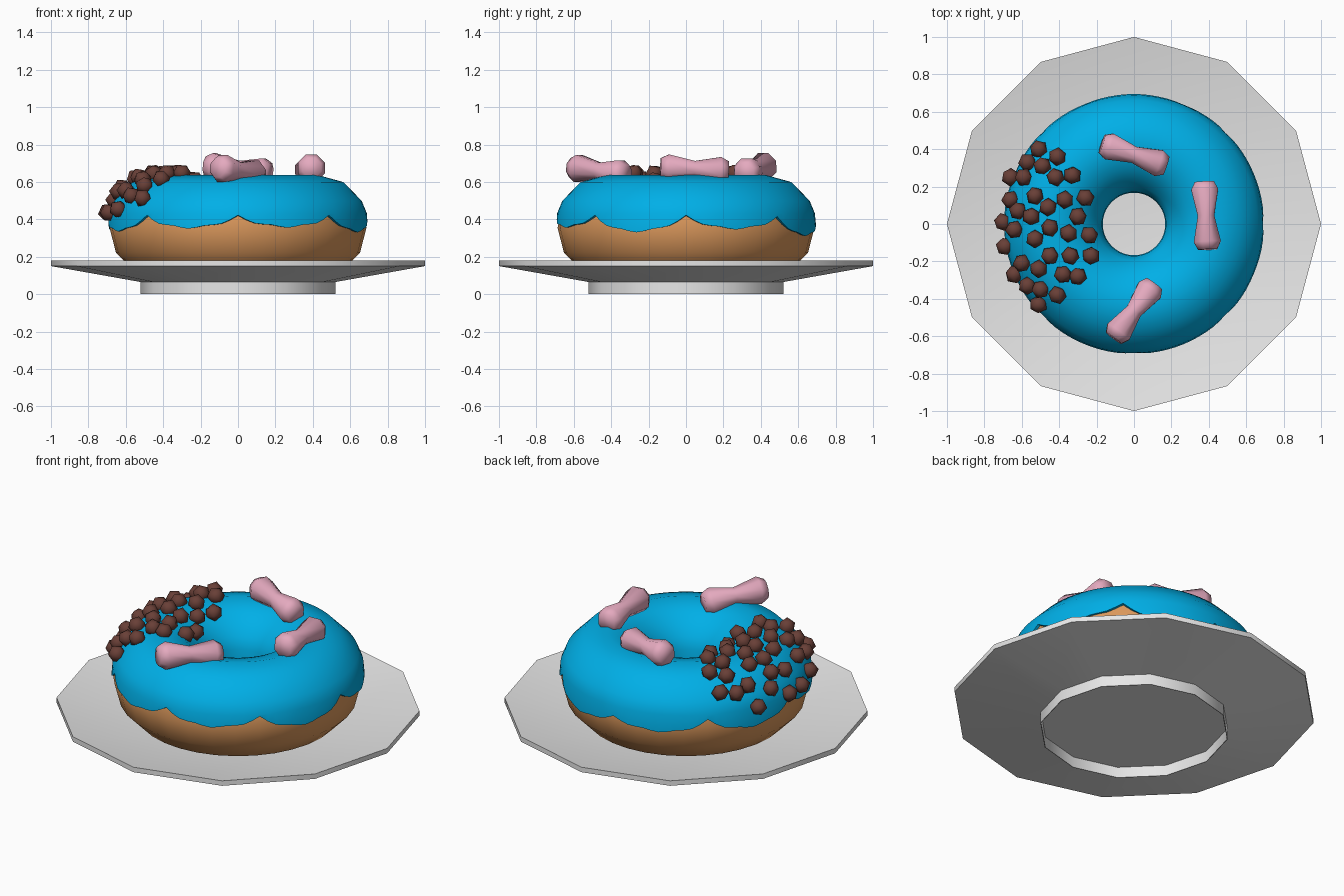
import bpy, bmesh, math
from mathutils import Vector, Matrix

if "Cube" in bpy.data.objects:
    bpy.data.objects.remove(bpy.data.objects["Cube"])

R, ZC = 0.43, 0.36          # ring radius and tube centre height
IX, IZ = 0.268, 0.276       # icing tube half width and half height


def mat(name, c):
    m = bpy.data.materials.new(name)
    m.diffuse_color = (*c, 1)
    m.use_nodes = True
    m.node_tree.nodes["Principled BSDF"].inputs["Base Color"].default_value = m.diffuse_color
    return m


GREY = mat("plate grey", (0.8, 0.8, 0.8))
TAN = mat("dough tan", (0.70, 0.31, 0.105))
BLUE = mat("icing blue", (0.0, 0.43, 0.8))
PINK = mat("candy pink", (0.78, 0.40, 0.52))
BROWN = mat("chocolate brown", (0.14, 0.05, 0.038))


def finish(name, bm, material, smooth):
    bmesh.ops.recalc_face_normals(bm, faces=bm.faces)
    me = bpy.data.meshes.new(name)
    bm.to_mesh(me)
    bm.free()
    me.materials.append(material)
    ob = bpy.data.objects.new(name, me)
    bpy.context.collection.objects.link(ob)
    bpy.ops.object.select_all(action='DESELECT')
    ob.select_set(True)
    bpy.context.view_layer.objects.active = ob
    bpy.ops.object.shade_smooth_by_angle(angle=math.radians(smooth))
    return ob


def skin(bm, rings, loop=False, caps=False):
    """Join closed rings of points into a surface."""
    rows = [[bm.verts.new(p) for p in ring] for ring in rings]
    n = len(rows[0])
    for a, b in zip(rows, rows[1:] + (rows[:1] if loop else [])):
        for i in range(n):
            j = (i + 1) % n
            bm.faces.new((a[i], a[j], b[j], b[i]))
    if caps:
        bm.faces.new(rows[0])
        bm.faces.new(rows[-1])


def circle(r, z, n):
    return [(r * math.cos(2 * math.pi * i / n), r * math.sin(2 * math.pi * i / n), z) for i in range(n)]


# Plate: twelve-sided shallow dish with a thin hollow foot ring
bm = bmesh.new()
profile = [(0.518, 0.065), (0.518, 0), (0.522, 0), (0.522, 0.065), (1, 0.15), (1, 0.18), (0.522, 0.09)]
skin(bm, [circle(r, z, 12) for r, z in profile], caps=True)
finish("plate", bm, GREY, 35)

# Dough ring
bm = bmesh.new()
tube = [2 * math.pi * k / 12 for k in range(12)]
skin(bm, [circle(R + 0.257 * math.cos(t), ZC - 0.005 + 0.265 * math.sin(t), 32) for t in tube], loop=True)
finish("dough", bm, TAN, 60)

# Icing: shell over the dough with eight scalloped, slightly rippled drips
low = [0.35, 0.315, 0.33, 0.32, 0.34, 0.355, 0.36, 0.335]
peak = [0.418, 0.41, 0.37, 0.40, 0.40, 0.418, 0.418, 0.418, 0.418]
bm = bmesh.new()
N = 96
columns = []
for i in range(N):
    a = 2 * math.pi * i / N
    k, f = divmod(i * 8 / N, 1)
    k = int(k)
    top = peak[k] * (1 - f) + peak[k + 1] * f
    edge = top - (top - low[k]) * math.sin(math.pi * f) ** 0.8 + 0.005 * math.cos(24 * a)
    start = math.asin((edge - ZC) / IZ)
    end = math.pi + 0.12
    pts = [(-0.018, start), (-0.003, start)]
    pts += [(0, math.radians(d)) for d in (15, 30, 60, 90, 120, 150, 165)]
    pts += [(-0.003, end), (-0.018, end)]
    columns.append([((R + (IX + r) * math.cos(t)) * math.cos(a), (R + (IX + r) * math.cos(t)) * math.sin(a),
                     ZC + (IZ + r) * math.sin(t)) for r, t in pts])
skin(bm, [list(ring) for ring in zip(*columns)])
finish("icing", bm, BLUE, 50)

# Chocolate crumbs: plan positions in hundredths, dropped onto the icing
spots = [(-51, 40), (-41, 36), (-57, 33), (-49, 31), (-66, 25), (-59, 25), (-42, 25), (-33, 26),
         (-66, 13), (-53, 15), (-37, 13), (-26, 14), (-62, 7), (-46, 9), (-30, 4), (-70, 1),
         (-55, 4), (-64, -3), (-45, -2), (-35, -5), (-24, -6), (-69, -12), (-53, -8), (-45, -17),
         (-34, -17), (-23, -17), (-60, -21), (-64, -27), (-51, -24), (-38, -27), (-30, -28),
         (-57, -33), (-50, -35), (-41, -38), (-51, -43)]
bm = bmesh.new()
for n, (x, y) in enumerate(spots):
    x, y = x / 100, y / 100
    d = (math.hypot(x, y) - R) / (IX + 0.012)
    z = ZC + (IZ + 0.012) * math.sqrt(max(1 - d * d, 0.07))
    turn = Matrix.Rotation(n * 0.7, 4, 'Z') @ Matrix.Rotation(0.65, 4, 'X')
    bmesh.ops.create_icosphere(bm, subdivisions=1, radius=0.05,
                               matrix=Matrix.Translation((x, y, z)) @ turn)
finish("chocolate_crumbs", bm, BROWN, 80)


# Pink candies: waisted pieces lying on top, one end slightly raised
def candy(name, centre, raised_end):
    bm = bmesh.new()
    prof = [(-0.182, 0.055), (-0.14, 0.078), (0, 0.048), (0.14, 0.078), (0.182, 0.055)]
    skin(bm, [[(r * math.cos(math.pi * (i + .5) / 4), r * math.sin(math.pi * (i + .5) / 4), z)
               for i in range(8)] for z, r in prof], caps=True)
    ob = finish(name, bm, PINK, 70)
    ob.location = centre
    ob.rotation_euler = Vector(raised_end).to_track_quat('Z', 'Y').to_euler()


candy("candy_back", (0, 0.37, 0.668), (-0.95, 0.32, 0.1))
candy("candy_right", (0.385, 0.045, 0.668), (0.05, -1, 0.05))
candy("candy_front", (0, -0.465, 0.658), (-0.6, -0.8, 0.1))
